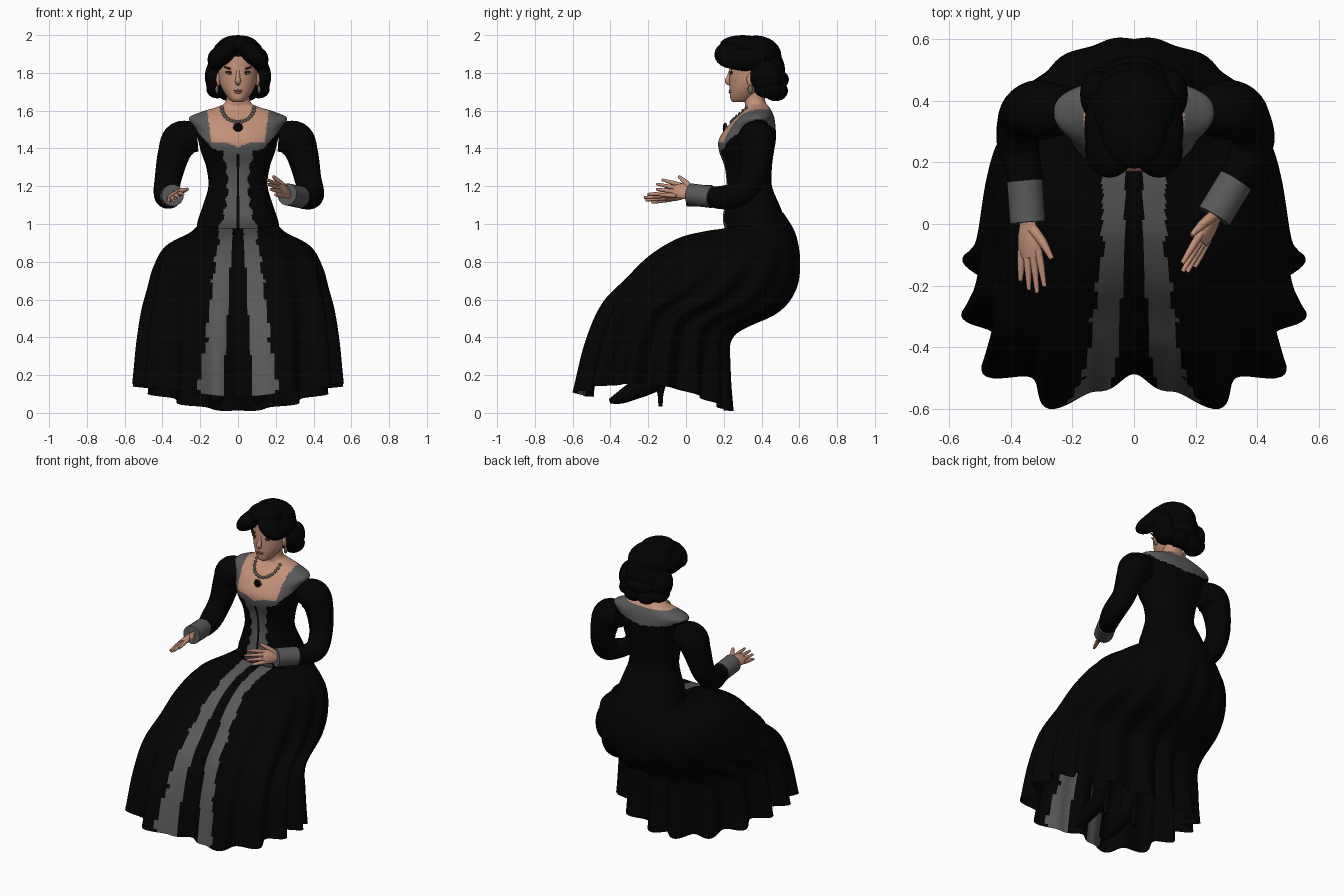
import bpy, bmesh, math
from mathutils import Vector, Matrix

cube = bpy.data.objects.get("Cube")
if cube:
    bpy.data.objects.remove(cube)


def material(name, *rgb):
    m = bpy.data.materials.new(name)
    m.use_nodes = True
    m.diffuse_color = (*rgb, 1)
    m.node_tree.nodes["Principled BSDF"].inputs["Base Color"].default_value = (*rgb, 1)
    return m


BLACK = material("black cloth", .0008, .0008, .0008)
HAIR = material("black hair", .0006, .0006, .0006)
GREY = material("grey trim", .1, .1, .1)
SKIN = material("skin", .54, .28, .19)
LIPS = material("lips", .36, .13, .1)
WHITE = material("eye white", .4, .36, .33)
DARK = material("dark brown", .03, .018, .013)
METAL = material("old metal", .15, .13, .11)


def finish(name, bm, mats, rule=None, angle=50):
    """Turn a bmesh into a smooth object, colouring faces by a rule."""
    bmesh.ops.recalc_face_normals(bm, faces=bm.faces[:])
    if rule:
        for f in bm.faces:
            f.material_index = rule(f.calc_center_median())
    mesh = bpy.data.meshes.new(name)
    bm.to_mesh(mesh)
    bm.free()
    for m in mats:
        mesh.materials.append(m)
    ob = bpy.data.objects.new(name, mesh)
    bpy.context.collection.objects.link(ob)
    bpy.ops.object.select_all(action='DESELECT')
    ob.select_set(True)
    bpy.context.view_layer.objects.active = ob
    bpy.ops.object.shade_smooth_by_angle(angle=math.radians(angle))


def loft(name, rings, mats, rule=None, caps=True):
    bm = bmesh.new()
    loops = [[bm.verts.new(p) for p in ring] for ring in rings]
    n = len(loops[0])
    for a, b in zip(loops, loops[1:]):
        for i in range(n):
            j = (i + 1) % n
            bm.faces.new((a[i], a[j], b[j], b[i]))
    if caps:
        bm.faces.new(loops[0])
        bm.faces.new(loops[-1])
    finish(name, bm, mats, rule)


def spline(rows, steps):
    """Smooth interpolation through a few control rows."""
    rows = [Vector(r) for r in rows]
    last = len(rows) - 1
    out = []
    for k in range(steps + 1):
        s = k / steps * last
        i = min(int(s), last - 1)
        t = s - i
        a, b, c, d = (rows[min(max(i + o, 0), last)] for o in (-1, 0, 1, 2))
        out.append(b + (c - a) * (t / 2) + (2 * a - 5 * b + 4 * c - d) * (t * t / 2)
                   + (3 * b - a - 3 * c + d) * (t ** 3 / 2))
    return out


def oval(n, front, back=None):
    """Unit rounded square, as (angle, x, y), with its own power front and back."""
    for i in range(n):
        a = math.tau * i / n
        c, s = math.cos(a), math.sin(a)
        power = front if s < 0 else back or front
        r = (abs(c) ** power + abs(s) ** power) ** (-1 / power)
        yield a, r * c, r * s


def body(name, rows, power, n, steps, mats, rule=None):
    """Upright loft; each row is height, half width, front y, back y."""
    rings = [[(w * x, (f + b) / 2 + (b - f) / 2 * y, z) for _, x, y in oval(n, power)]
             for z, w, f, b in spline(rows, steps)]
    loft(name, rings, mats, rule)


def front_y(rows, power, x, z):
    for p, q in zip(rows, rows[1:]):
        if p[0] <= z <= q[0]:
            _, w, f, b = Vector(p).lerp(Vector(q), (z - p[0]) / (q[0] - p[0]))
            return (f + b) / 2 - (b - f) / 2 * max(0, 1 - abs(x / w) ** power) ** (1 / power)


def tube(name, path, mat, steps=16, n=20, flat=1, side=(1, .02, 0)):
    """Tube through (x, y, z, radius) points, optionally flattened across side."""
    pts = spline(path, steps)
    rings = []
    for i, p in enumerate(pts):
        d = (pts[min(i + 1, steps)] - pts[max(i - 1, 0)]).to_3d().normalized()
        u = Vector(side)
        u = (u - d * u.dot(d)).normalized()
        v = d.cross(u)
        rings.append([p.to_3d() + (u * x + v * y * flat) * p[3] for _, x, y in oval(n, 2)])
    loft(name, rings, [mat])


def ball(name, loc, size, mat, turn=0, seg=24):
    bm = bmesh.new()
    m = Matrix.Translation(loc) @ Matrix.Rotation(turn, 4, 'Y') @ Matrix.Diagonal((*size, 1))
    bmesh.ops.create_uvsphere(bm, u_segments=seg, v_segments=seg // 2, radius=1, matrix=m)
    finish(name, bm, [mat])


# Bodice, chest and neck in one shell, coloured by the neckline
TORSO = [(.94, .225, .22, .54), (1.02, .212, .195, .525), (1.1, .185, .205, .495),
         (1.2, .157, .215, .455), (1.3, .168, .205, .455), (1.38, .195, .177, .465),
         (1.44, .21, .172, .475), (1.5, .225, .205, .475), (1.56, .26, .26, .468),
         (1.595, .19, .295, .455), (1.62, .11, .312, .44), (1.65, .065, .31, .42),
         (1.74, .06, .3, .41)]


def bodice_rule(c):
    x, z = abs(c.x), c.z
    wave = .007 * math.sin(z * 90)
    if c.y < .36:
        if x < .14 + (z - 1.44) * .15 and z > 1.405 + .55 * x - 2.5 * x * x:
            return 2
        if z > 1.37 + .2 * x and x < .18 + (z - 1.45) * .9:
            return 1
        strip = .055 + .9 * (z - 1.2) ** 2 + wave
        return int(.006 < x < strip)
    if z > 1.605 and x < .165:
        return 2
    return int(z > 1.49 + .22 * x + wave)


body("bodice", TORSO, 2.3, 160, 96, [BLACK, GREY, SKIN], bodice_rule)

# Seated skirt: rows are front y, front z, back y, back z, half width
SKIRT = [(.2, .975, .515, 1.06, .195), (.1, .962, .58, .95, .25), (-.05, .925, .605, .8, .385),
         (-.2, .835, .58, .65, .445), (-.33, .705, .48, .53, .475), (-.45, .57, .25, .41, .5),
         (-.535, .36, .225, .24, .52), (-.595, .09, .235, .01, .535)]


def skirt_rings():
    """Pleats deepen towards the hem and leave a hollow at centre front."""
    steps = 60
    for k, (fy, fz, by, bz, w) in enumerate(spline(SKIRT, steps)):
        t = k / steps
        ring = []
        for a, x, y in oval(240, 3, 2):
            turn = max(math.acos(max(-1, min(1, -math.sin(a)))), math.radians(15))
            wave = math.cos(15 * (turn - math.radians(27)))
            pleat = 1 + t ** 1.5 * (.085 * wave - .03)
            x, y = x * pleat, y * pleat
            p = Vector((w * x, (fy + by) / 2 + (by - fy) / 2 * y, (fz + bz) / 2 + (bz - fz) / 2 * y))
            if y < 0:
                p.y += .06 * t * t * math.exp(-(p.x / .06) ** 2)
            p.z += .1 * t ** 4 * math.cos(a) ** 2
            ring.append(p)
        yield ring


def skirt_rule(c):
    drop, x = .95 - c.z, abs(c.x)
    wave = .008 * math.sin(c.z * 47) + .005 * math.sin(c.z * 110)
    on_front = c.y < .2 - drop * .75
    return int(on_front and .03 + .06 * drop < x < .1 + .13 * drop + wave)


loft("skirt", list(skirt_rings()), [BLACK, GREY], skirt_rule, caps=False)

# Head
HEAD = [(1.645, .025, .25, .31), (1.66, .046, .236, .36), (1.7, .076, .232, .4),
        (1.75, .097, .23, .44), (1.82, .104, .231, .46), (1.9, .098, .24, .45),
        (1.95, .06, .28, .4)]
body("head", HEAD, 2, 64, 40, [SKIN])
tube("nose", [(0, .238, 1.82, .008), (0, .228, 1.78, .011), (0, .22, 1.757, .015),
              (0, .235, 1.742, .011)], SKIN)


def on_face(name, x, z, size, mat, turn=0, out=0):
    ball(name, (x, front_y(HEAD, 2, x, z) - out, z), size, mat, turn, 16)


on_face("upper_lip", 0, 1.706, (.025, .006, .005), LIPS)
on_face("lower_lip", 0, 1.697, (.02, .007, .006), LIPS)
for s, label in ((1, "left"), (-1, "right")):
    on_face(label + "_eye_lid", s * .043, 1.801, (.024, .006, .009), DARK, s * -.12)
    on_face(label + "_eye", s * .043, 1.797, (.019, .007, .006), WHITE, s * -.12)
    on_face(label + "_iris", s * .042, 1.798, (.006, .004, .006), DARK, 0, .005)
    on_face(label + "_brow", s * .048, 1.824, (.03, .007, .005), DARK, s * -.3)
    ball(label + "_ear", (s * .104, .345, 1.765), (.012, .024, .036), SKIN)
    ball(label + "_earring", (s * .112, .34, 1.712), (.009, .014, .022), METAL)

    # Swept hair rolls and curls
    ball(label + "_front_roll", (s * .08, .24, 1.897), (.095, .09, .052), HAIR, s * .72)
    ball(label + "_temple_wave", (s * .115, .31, 1.87), (.046, .12, .06), HAIR)
    ball(label + "_low_wave", (s * .125, .42, 1.78), (.05, .08, .09), HAIR)
    ball(label + "_low_curl", (s * .11, .435, 1.715), (.058, .075, .05), HAIR)
    ball(label + "_bun", (s * .045, .475, 1.705), (.065, .065, .055), HAIR)
ball("top_hair", (0, .3, 1.95), (.105, .12, .05), HAIR)
ball("crown_hair", (0, .37, 1.89), (.14, .135, .108), HAIR)
ball("back_hair", (0, .42, 1.81), (.13, .105, .13), HAIR)
ball("bun_roll", (0, .475, 1.765), (.105, .07, .055), HAIR)

# Necklace with pendant
for i in range(15):
    a = math.pi * i / 14
    x, z = .085 * math.cos(a), 1.615 - .075 * math.sin(a)
    ball("necklace_bead", (x, front_y(TORSO, 2.3, x, z) - .003, z), (.011, .008, .011), METAL, 0, 8)
for name, size, mat, out in (("pendant_frame", .028, METAL, .002), ("pendant_stone", .025, BLACK, .008)):
    ball(name, (0, front_y(TORSO, 2.3, 0, 1.508) - out, 1.508), (size, .01, size * 1.1), mat, 0, 8)


def arm(label, s, lower, cuff, wrist, aim, thumb):
    """Puffed sleeve, grey cuff and an open hand."""
    upper = [(s * .215, .37, 1.46, .075), (s * .3, .37, 1.447, .098), (s * .34, .37, 1.37, .085),
             (s * .37, .345, 1.24, .071)]
    tube(label + "_sleeve", upper + lower, BLACK, 36, 28)
    tube(label + "_cuff", [(*p, .058) for p in cuff], GREY, 4, 28)
    wrist, d, u = Vector(wrist), Vector(aim).normalized(), Vector(thumb)
    u = (u - d * u.dot(d)).normalized()

    def strand(part, points, flat=1):
        tube(label + part, [(*(wrist + d * f + u * o), r) for f, o, r in points], SKIN, 8, 12, flat, u)

    strand("_palm", [(-.05, 0, .028), (0, 0, .03), (.04, 0, .041), (.08, 0, .043), (.11, 0, .036)], .45)
    for k, reach in enumerate((.185, .215, .225, .205)):
        o = (k - 1.5) * .021
        strand("_finger", [(.085, o, .013), (.14, o * 1.2, .0115), (reach, o * 1.4, .007)])
    strand("_thumb", [(.015, .015, .018), (.06, .05, .015), (.115, .08, .008)])


arm("right", -1, [(-.378, .27, 1.158, .068), (-.362, .19, 1.142, .06), (-.348, .12, 1.147, .053)],
    [(-.355, .14, 1.147), (-.345, .005, 1.152)], (-.345, .0, 1.155), (.08, -1, -.1), (.85, 0, .5))
arm("left", 1, [(.388, .27, 1.155, .068), (.355, .19, 1.138, .06), (.325, .14, 1.143, .053)],
    [(.33, .14, 1.142), (.26, .025, 1.157)], (.27, .035, 1.165), (-.48, -.87, .15), (-.5, 0, .85))

# Heeled shoes and legs under the skirt
for s, label in ((1, "left"), (-1, "right")):
    x = s * .11
    tube(label + "_shoe", [(x, -.405, .062, .012), (x, -.35, .08, .033), (x, -.26, .125, .05),
                           (x, -.17, .16, .05), (x, -.125, .165, .028)], BLACK)
    tube(label + "_heel", [(x, -.135, .15, .03), (x, -.135, .1, .016), (x, -.135, .035, .011)], BLACK)
    tube(label + "_leg", [(x, -.19, .15, .05), (x, -.15, .35, .058), (x, -.13, .6, .07)], BLACK)
